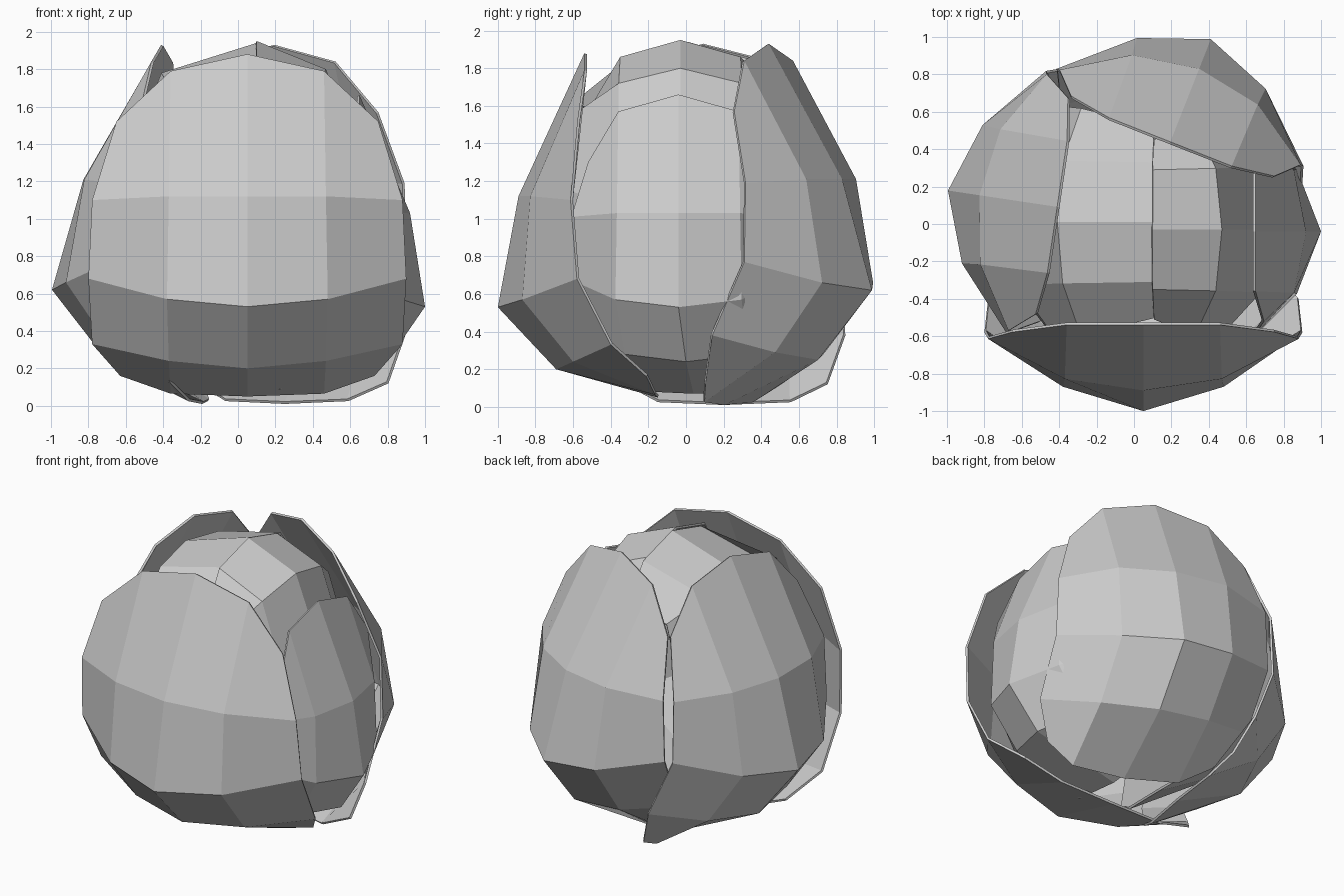
import bpy, bmesh
from math import radians, cos, sin

cube = bpy.data.objects.get("Cube")
if cube:
    bpy.data.objects.remove(cube, do_unlink=True)

grey = bpy.data.materials.new("plain_grey")
grey.use_nodes = True
grey.diffuse_color = (0.6, 0.6, 0.6, 1)
grey.node_tree.nodes["Principled BSDF"].inputs["Base Color"].default_value = (0.6, 0.6, 0.6, 1)

# Per row, top to bottom: half width, height change and depth ratio at mid and edge columns
HALF = [(.41, .70), (.42, .83), (.43, .85), (.42, .83), (.41, .68)]
LIFT = [(-.09, -.36), (0, -.02), (.04, .15), (.04, .13), (.015, .11)]
DEPTH = [(1, 1.07), (.93, .69), (.87, .58), (.87, .58), (1.1, 1.4)]


def petal(name, yaw, spine, width, offset=0, sway=0, droop=0, pinch=1):
    """Cupped leaf: spine is the (distance, height) profile, yaw the outward direction.
    sway shifts the foot sideways, droop lowers the shoulder, pinch narrows the edges."""
    a = radians(yaw)
    bm = bmesh.new()
    grid = []
    for i, (r, z) in enumerate(spine):
        row = []
        for j in range(-2, 3):
            k = abs(j) - 1
            side = (j > 0) - (j < 0)
            t = offset + sway * max(0, i - 2) / 2
            d, h = r, z
            if j:
                narrow = pinch ** (k * (2 if i == 4 else 1))
                t += side * HALF[i][k] * width * narrow
                d, h = r * DEPTH[i][k], z + LIFT[i][k]
                if i == 1:
                    h -= droop * (k + 1) ** 1.5
            row.append(bm.verts.new((d * cos(a) - t * sin(a), d * sin(a) + t * cos(a), h)))
        grid.append(row)
    for top, low in zip(grid, grid[1:]):
        for j in range(4):
            bm.faces.new((top[j], low[j], low[j + 1], top[j + 1]))
    mesh = bpy.data.meshes.new(name)
    bm.to_mesh(mesh)
    bm.free()
    mesh.materials.append(grey)
    ob = bpy.data.objects.new(name, mesh)
    bpy.context.collection.objects.link(ob)
    rim = ob.modifiers.new("thickness", "SOLIDIFY")
    rim.thickness = 0.015
    rim.offset = -1


# Outer leaves
petal("front_leaf", -90, [(.54, 1.88), (.89, 1.12), (1, .53), (.69, .2), (.15, .05)], 1, .05)
outer = [(.42, 1.93), (.84, 1.21), (1.01, .62), (.73, .25), (.22, .01)]
petal("right_leaf", 171.5, outer, .87, -.03, -.14, 0, .96)
petal("back_leaf", 68.5, [(r + .06, z) for r, z in outer], .86, -.02, -.14, 0, .97)
petal("left_leaf", 0, [(.65, 1.66), (.92, 1.03), (1, .53), (.8, .24), (.2, .07)],
      .78, -.04, .08, 0, .88)

# Closed inner leaves
petal("inner_left_leaf", 0, [(.1, 1.95), (.47, 1.8), (.78, 1.0), (.75, .5), (.2, .17)],
      .78, -.03, 0, .08, .88)
petal("inner_right_leaf", 180, [(-.1, 1.94), (.41, 1.78), (.72, 1.0), (.75, .5), (.2, .17)],
      .78, -.01, 0, .05, .94)
